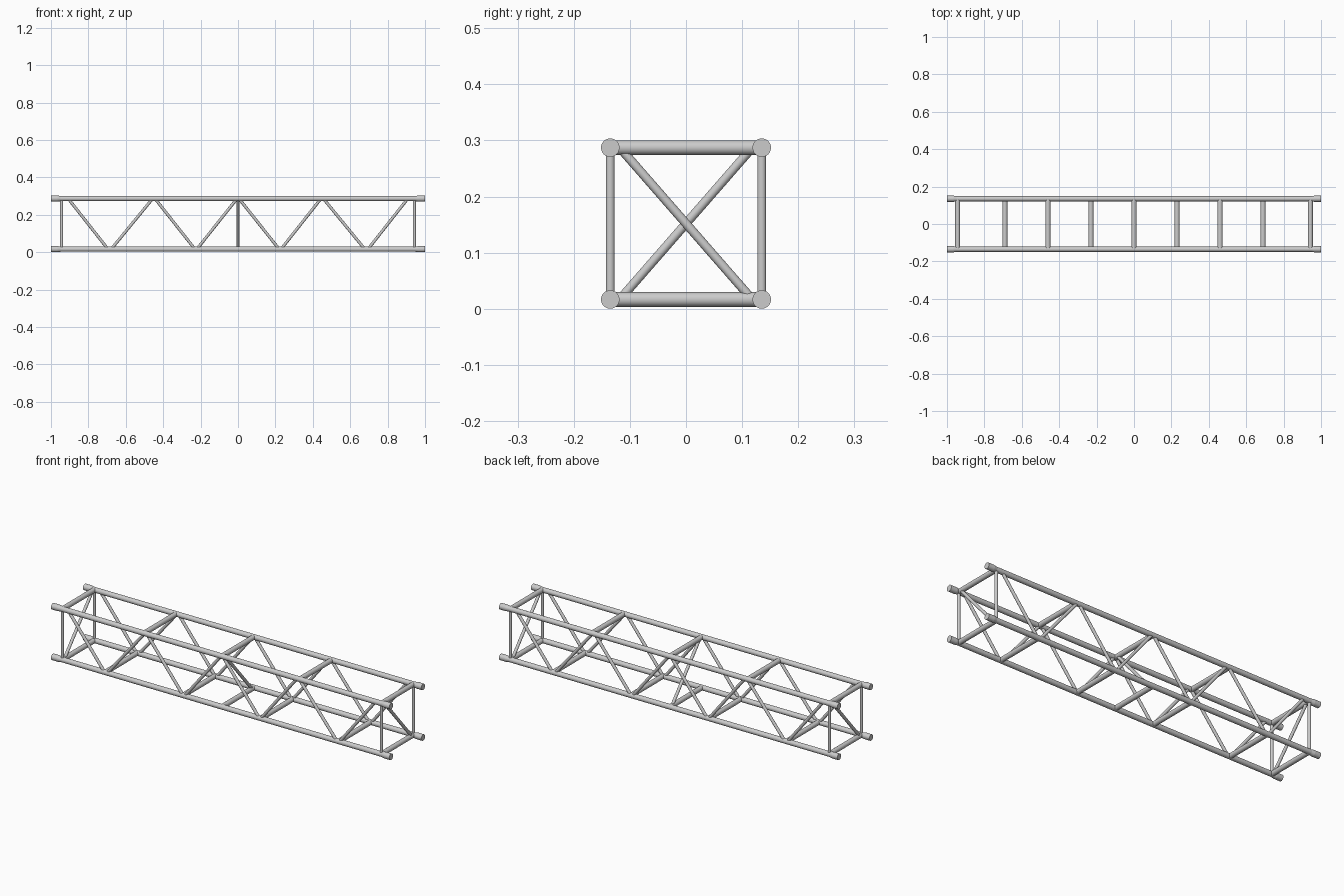
import bpy
import bmesh
import math
from mathutils import Vector

cube = bpy.data.objects.get("Cube")
if cube:
    bpy.data.objects.remove(cube, do_unlink=True)

# One bare aluminium colour
metal = bpy.data.materials.new("aluminium_grey")
metal.use_nodes = True
colour = (0.6, 0.6, 0.6, 1)
metal.diffuse_color = colour
metal.node_tree.nodes["Principled BSDF"].inputs["Base Color"].default_value = colour

HALF_WIDTH = 0.135
LOW, HIGH = 0.0165, 0.287
CHORD_R, SLEEVE_R, BRACE_R = 0.0135, 0.0165, 0.008
END_X = 0.943


def tube(name, start, end, r1, r2=None, sides=24):
    """Round bar between two points, optionally tapered."""
    start, end = Vector(start), Vector(end)
    axis = end - start
    bm = bmesh.new()
    bmesh.ops.create_cone(bm, cap_ends=True, segments=sides, radius1=r1,
                          radius2=r1 if r2 is None else r2, depth=axis.length)
    mesh = bpy.data.meshes.new(name)
    bm.to_mesh(mesh)
    bm.free()
    mesh.materials.append(metal)
    obj = bpy.data.objects.new(name, mesh)
    bpy.context.collection.objects.link(obj)
    obj.location = (start + end) / 2
    obj.rotation_mode = 'QUATERNION'
    obj.rotation_quaternion = axis.to_track_quat('Z', 'Y')
    obj.select_set(True)
    bpy.context.view_layer.objects.active = obj
    return obj


bpy.ops.object.select_all(action='DESELECT')

# Four main chords with thicker, tapered end sleeves
for y in (-HALF_WIDTH, HALF_WIDTH):
    for z in (LOW, HIGH):
        tube("main_chord", (-0.99, y, z), (0.99, y, z), CHORD_R)
        for s in (-1, 1):
            tube("end_sleeve", (s, y, z), (s * 0.965, y, z), SLEEVE_R)
            tube("sleeve_taper", (s * 0.965, y, z), (s * 0.948, y, z), SLEEVE_R, CHORD_R)

# Cross bars joining the front and back chords
top_bars = (-END_X, -0.46, 0, 0.46, END_X)
bottom_bars = (-END_X, -0.69, -0.23, 0, 0.23, 0.69, END_X)
for z, places in ((HIGH, top_bars), (LOW, bottom_bars)):
    for x in places:
        tube("cross_bar", (x, -HALF_WIDTH, z), (x, HALF_WIDTH, z), 0.013)

# Side lacing: end posts and zigzag braces, mirrored about the middle
zigzag = ((0.908, 0.695), (0.456, 0.678), (0.444, 0.230), (0.005, 0.220))
for y in (-HALF_WIDTH, HALF_WIDTH):
    for s in (-1, 1):
        tube("end_post", (s * END_X, y, LOW), (s * END_X, y, HIGH), BRACE_R)
        for top_x, bottom_x in zigzag:
            tube("side_brace", (s * top_x, y, HIGH), (s * bottom_x, y, LOW), BRACE_R)

# Diagonal braces across the section at both ends and the middle
for x, side in ((-END_X, 1), (0, -1), (END_X, -1)):
    tube("section_brace", (x, side * 0.118, HIGH), (x, -side * 0.118, LOW), BRACE_R)

bpy.ops.object.shade_smooth_by_angle(angle=math.radians(40))
